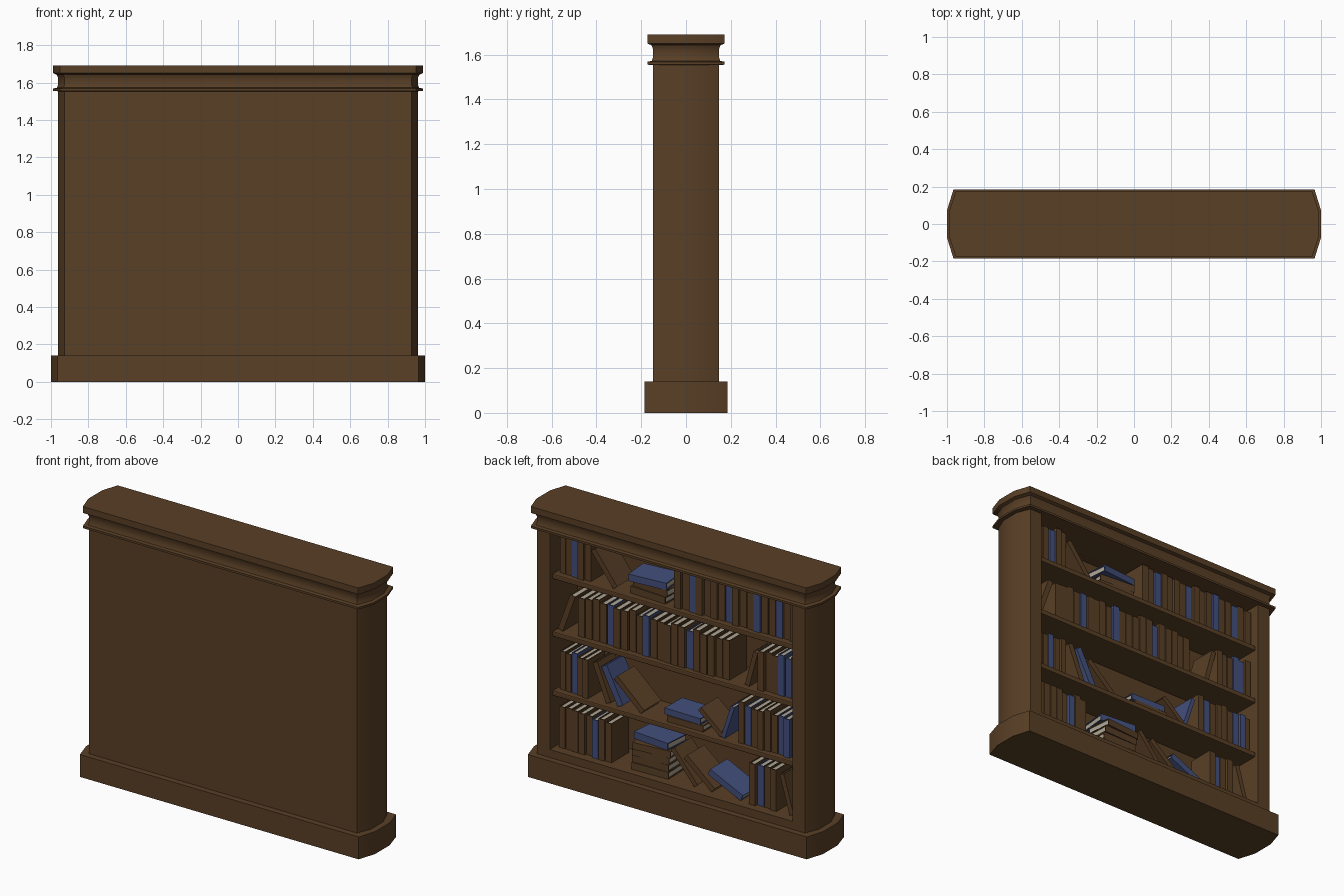
import bpy, bmesh, random
from math import radians
from mathutils import Matrix, Vector

random.seed(4)
if "Cube" in bpy.data.objects:
    bpy.data.objects.remove(bpy.data.objects["Cube"])


def material(name, rgb):
    m = bpy.data.materials.new(name)
    m.use_nodes = True
    m.diffuse_color = (*rgb, 1)
    m.node_tree.nodes["Principled BSDF"].inputs["Base Color"].default_value = (*rgb, 1)
    return m


MATS = [material("walnut_brown", (0.1, 0.05, 0.019)),
        material("page_cream", (0.42, 0.38, 0.3)),
        material("cloth_blue", (0.055, 0.078, 0.2))]
BROWN, PAGE, BLUE = range(3)


def finish(name, bm, smooth=False):
    bmesh.ops.recalc_face_normals(bm, faces=bm.faces)
    mesh = bpy.data.meshes.new(name)
    bm.to_mesh(mesh)
    bm.free()
    for m in MATS:
        mesh.materials.append(m)
    ob = bpy.data.objects.new(name, mesh)
    bpy.context.collection.objects.link(ob)
    if smooth:
        bpy.ops.object.select_all(action='DESELECT')
        ob.select_set(True)
        bpy.context.view_layer.objects.active = ob
        bpy.ops.object.shade_smooth_by_angle(angle=radians(35))
    return ob


def add_box(bm, lo, hi, mat=BROWN, mtx=Matrix()):
    lo, hi = Vector(lo), Vector(hi)
    scale = Matrix.Diagonal((*(hi - lo), 1))
    verts = bmesh.ops.create_cube(bm, size=1, matrix=mtx @ Matrix.Translation((lo + hi) / 2) @ scale)["verts"]
    for f in {f for v in verts for f in v.link_faces}:
        f.material_index = mat


def box(name, lo, hi):
    bm = bmesh.new()
    add_box(bm, lo, hi)
    return finish(name, bm)


def loft(name, rings):
    """Skin a stack of closed rings and cap both ends."""
    bm = bmesh.new()
    loops = [[bm.verts.new(p) for p in ring] for ring in rings]
    for a, b in zip(loops, loops[1:]):
        for i in range(len(a)):
            j = (i + 1) % len(a)
            bm.faces.new((a[i], a[j], b[j], b[i]))
    bm.faces.new(loops[0])
    bm.faces.new(loops[-1])
    return finish(name, bm, True)


# Bowed-end plan shared by the plinth, posts and cornice
CORNER, TIP, HALF, INNER = 0.927, 0.962, 0.147, 0.84


def end_curve(e):
    y = 0.06 + e / 3
    return [(CORNER + e, -HALF - e), (TIP + e, -y), (TIP + e, y), (CORNER + e, HALF + e)]


def plan(e, z):
    right = end_curve(e)
    return [(x, y, z) for x, y in right] + [(-x, y, z) for x, y in reversed(right)]


loft("plinth", [plan(0.038, 0), plan(0.038, 0.14)])
loft("cornice", [plan(e, z) for e, z in [
    (0, 1.553), (0.026, 1.555), (0.026, 1.568), (0.006, 1.572), (0, 1.59),
    (0, 1.625), (0.008, 1.642), (0.026, 1.65), (0.026, 1.69)]])

# Side posts
for side, s in (("left", 1), ("right", -1)):
    pts = [(INNER, -HALF)] + end_curve(0) + [(INNER, HALF)]
    loft(side + "_post", [[(s * x, y, z) for x, y in pts] for z in (0.14, 1.555)])

# Back panel, floor and shelves
box("back_panel", (-INNER, -HALF, 0.14), (INNER, -0.125, 1.555))
box("floor_board", (-INNER, -0.125, 0.14), (INNER, HALF, 0.19))
LEVELS = {"bottom": 0.19, "lower": 0.55, "middle": 0.92, "top": 1.28}
for level in ("lower", "middle", "top"):
    z = LEVELS[level]
    shelf = box(level + "_shelf", (-INNER, -0.125, z - 0.032), (INNER, 0.122, z))
    bev = shelf.modifiers.new("soft_edge", "BEVEL")
    bev.width, bev.segments = 0.006, 2


def add_book(bm, x, z, lean=0, color=BROWN, t=0.042, h=0.25, d=0.17, yaw=0, front=0.09):
    """Spine faces +y; positive lean tips the top to +x, 90 lies flat."""
    a, b = (-t, 0) if lean > 0 else (0, t)
    mtx = (Matrix.Translation((x, front, z)) @ Matrix.Rotation(radians(yaw), 4, 'Z')
           @ Matrix.Rotation(radians(lean), 4, 'Y'))
    c = 0.006
    add_box(bm, (a, -d, 0), (a + c, -c, h), color, mtx)
    add_box(bm, (b - c, -d, 0), (b, -c, h), color, mtx)
    add_box(bm, (a, -c, 0), (b, 0, h), color, mtx)
    add_box(bm, (a + c, c - d, c), (b - c, -c, h - c), PAGE, mtx)


def upright_run(name, level, x0, x1, count, blues):
    """Row of standing books from x0 down to x1."""
    bm = bmesh.new()
    step = (x0 - x1) / count
    for i in range(count):
        add_book(bm, x0 - (i + 1) * step, LEVELS[level], color=BLUE if i in blues else BROWN,
                 t=step * 0.9, h=random.uniform(0.235, 0.26), front=random.uniform(0.08, 0.1))
    finish(name, bm)


def flat_stack(name, level, x, count, t=0.045):
    """Lying books, the top one blue."""
    bm = bmesh.new()
    for i in range(count):
        add_book(bm, x + random.uniform(-0.015, 0.015), LEVELS[level] + i * t, 90,
                 BLUE if i == count - 1 else BROWN, t=t * 0.97, yaw=random.uniform(-6, 6))
    finish(name, bm)


def leaning(name, level, x, lean, color=BROWN, lift=0, **size):
    bm = bmesh.new()
    add_book(bm, x, LEVELS[level] + lift, lean, color, **size)
    finish(name, bm)


# Top shelf
upright_run("top_books_left", "top", 0.82, 0.6, 5, {2})
leaning("top_leaning_book", "top", 0.44, 38, t=0.035)
flat_stack("top_book_stack", "top", 0.08, 3)
upright_run("top_books_right", "top", 0.02, -0.83, 17, {2, 7, 11, 14})

# Middle shelf
leaning("middle_leaning_book_left", "middle", 0.79, -20, t=0.035)
upright_run("middle_books_left", "middle", 0.69, -0.36, 21, {4, 9, 15})
leaning("middle_leaning_book_right", "middle", -0.5, -15, t=0.03, h=0.23)
upright_run("middle_books_right", "middle", -0.56, -0.83, 6, {3, 4})

# Lower shelf
upright_run("lower_books_left", "lower", 0.82, 0.61, 5, {2})
leaning("lower_leaning_book", "lower", 0.49, 22, t=0.035)
leaning("lower_leaning_blue_book", "lower", 0.41, 27, BLUE)
leaning("lower_tilted_book", "lower", 0.25, 48, t=0.035)
flat_stack("lower_book_stack", "lower", -0.17, 2, 0.04)
leaning("lower_propped_book", "lower", -0.3, 50, t=0.03, h=0.2)
leaning("lower_tilted_blue_book", "lower", -0.33, -18, BLUE, t=0.025, h=0.22)
upright_run("lower_books_right", "lower", -0.42, -0.83, 9, {1, 6, 7})

# Bottom compartment
upright_run("bottom_books_left", "bottom", 0.82, 0.45, 8, {5})
flat_stack("bottom_book_stack", "bottom", 0.05, 5)
leaning("bottom_tilted_book", "bottom", -0.12, 40, t=0.03)
leaning("bottom_propped_book", "bottom", -0.24, 50, t=0.035)
leaning("bottom_blue_book", "bottom", -0.44, 65, BLUE, t=0.04)
upright_run("bottom_books_right", "bottom", -0.5, -0.69, 4, {1})
leaning("bottom_leaning_book", "bottom", -0.78, 16, t=0.03)
